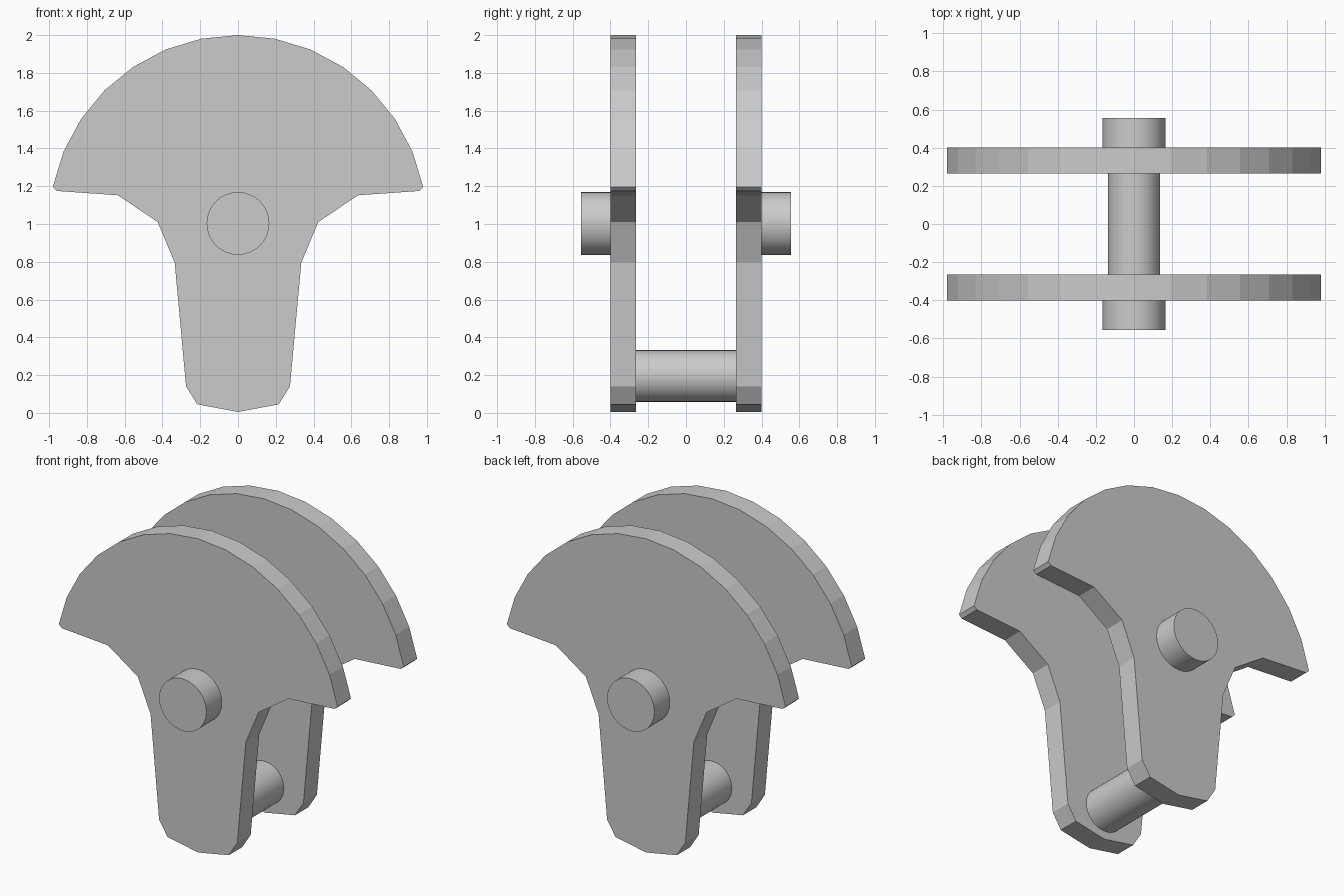
import bpy, bmesh, math
from mathutils import Matrix

if "Cube" in bpy.data.objects:
    bpy.data.objects.remove(bpy.data.objects["Cube"])

INNER, OUTER, PEG_END = 0.265, 0.40, 0.555   # y of plate faces and peg tip


def finish(name, bm, mirror=False):
    bmesh.ops.recalc_face_normals(bm, faces=bm.faces)
    mesh = bpy.data.meshes.new(name)
    bm.to_mesh(mesh)
    bm.free()
    obj = bpy.data.objects.new(name, mesh)
    bpy.context.collection.objects.link(obj)
    if mirror:
        mod = obj.modifiers.new("mirror_front_back", 'MIRROR')
        mod.use_axis = (False, True, False)
        mod.use_mirror_merge = False
    return obj


def rod(name, radius, z, y0, y1, mirror=False):
    bm = bmesh.new()
    place = Matrix.Translation((0, (y0 + y1) / 2, z)) @ Matrix.Rotation(math.pi / 2, 4, 'X')
    bmesh.ops.create_cone(bm, cap_ends=True, segments=32, radius1=radius,
                          radius2=radius, depth=y1 - y0, matrix=place)
    obj = finish(name, bm, mirror)
    # smooth barrel, sharp end rims
    bpy.ops.object.select_all(action='DESELECT')
    obj.select_set(True)
    bpy.context.view_layer.objects.active = obj
    bpy.ops.object.shade_smooth_by_angle(angle=math.radians(30))
    return obj


# Side plates: tapered leg flaring into a fan-shaped head
half = [(0.215, 0.045), (0.275, 0.14), (0.335, 0.795), (0.425, 1.01),
        (0.635, 1.152), (0.96, 1.175)]
step = math.pi / 16
half += [(math.sin(i * step), 1 + math.cos(i * step)) for i in range(7, 0, -1)]
outline = [(0, 0.005)] + half + [(0, 2)] + [(-x, z) for x, z in reversed(half)]

bm = bmesh.new()
face = bm.faces.new([bm.verts.new((x, INNER, z)) for x, z in outline])
ext = bmesh.ops.extrude_face_region(bm, geom=[face], use_keep_orig=True)
bmesh.ops.translate(bm, vec=(0, OUTER - INNER, 0),
                    verts=[g for g in ext["geom"] if isinstance(g, bmesh.types.BMVert)])
finish("side_plates", bm, mirror=True)

# Pivot pegs on the outer faces
rod("pivot_pegs", 0.166, 1.003, OUTER, PEG_END, mirror=True)

# Cross rod joining the lower ends of the plates
rod("cross_rod", 0.137, 0.195, -INNER, INNER)
